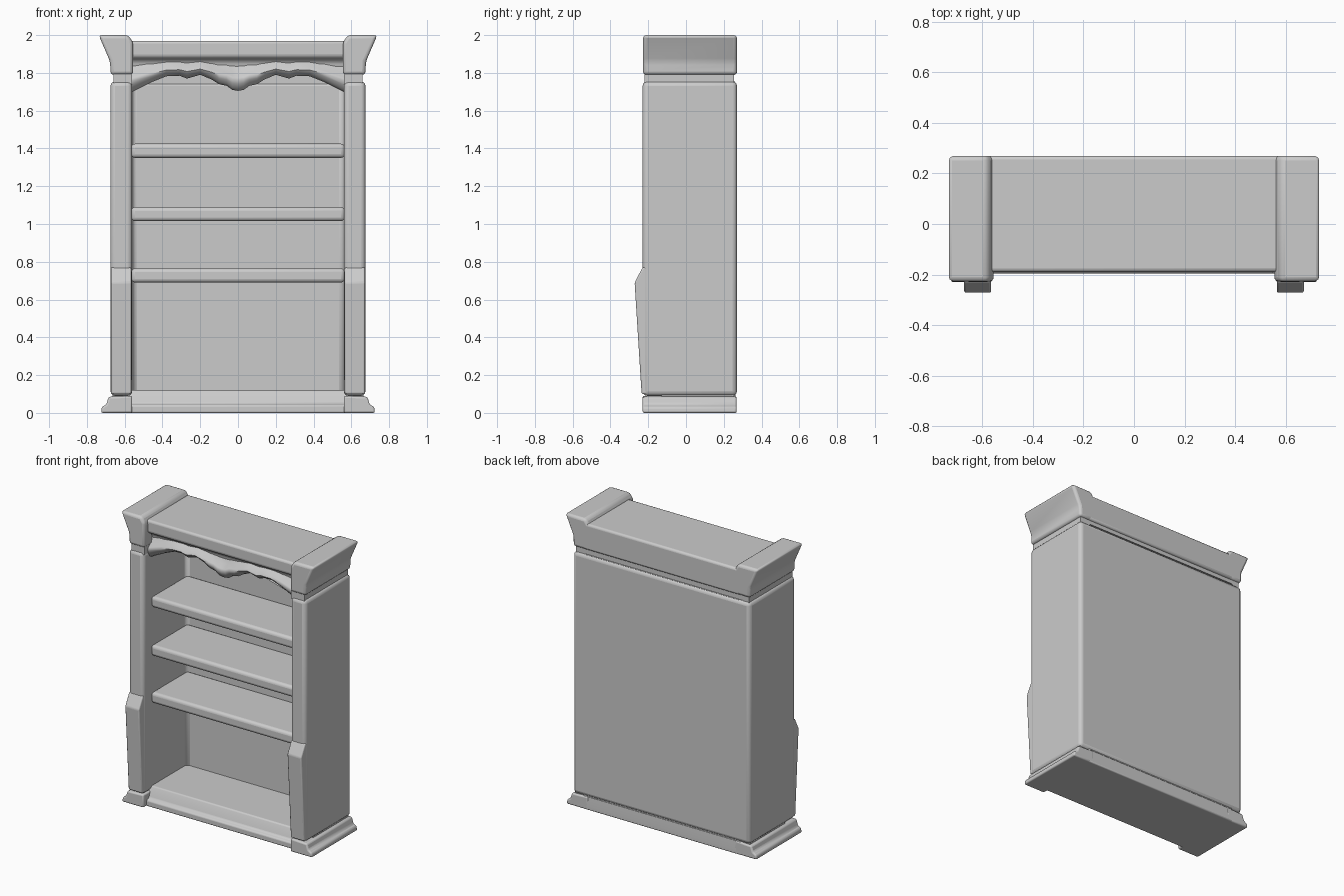
import bpy, bmesh, math
from mathutils import Vector

if "Cube" in bpy.data.objects:
    bpy.data.objects.remove(bpy.data.objects["Cube"], do_unlink=True)

GREY = (0.6, 0.6, 0.6, 1)
mat = bpy.data.materials.new("plain grey")
mat.use_nodes = True
mat.diffuse_color = GREY
mat.node_tree.nodes["Principled BSDF"].inputs["Base Color"].default_value = GREY


def finish(name, bm, bevel=0.0, angle=30):
    """Turn a bmesh into a bevelled, smooth shaded object."""
    bmesh.ops.recalc_face_normals(bm, faces=bm.faces)
    mesh = bpy.data.meshes.new(name)
    bm.to_mesh(mesh)
    bm.free()
    mesh.materials.append(mat)
    ob = bpy.data.objects.new(name, mesh)
    bpy.context.collection.objects.link(ob)
    if bevel:
        mod = ob.modifiers.new("soft edges", 'BEVEL')
        mod.width = bevel
        mod.segments = 3
        mod.limit_method = 'ANGLE'
        mod.angle_limit = math.radians(20)
    bpy.ops.object.select_all(action='DESELECT')
    ob.select_set(True)
    bpy.context.view_layer.objects.active = ob
    bpy.ops.object.shade_smooth_by_angle(angle=math.radians(angle))
    return ob


def prism(name, outline, axis, lo, hi, bevel=0.0):
    """Extrude a 2D outline along an axis (0 = x, 1 = y, 2 = z)."""
    bm = bmesh.new()

    def point(p, d):
        co = list(p)
        co.insert(axis, d)
        return bm.verts.new(co)
    face = bm.faces.new([point(p, lo) for p in outline])
    extruded = bmesh.ops.extrude_face_region(bm, geom=[face])["geom"]
    step = Vector((0, 0, 0))
    step[axis] = hi - lo
    bmesh.ops.translate(bm, vec=step, verts=[v for v in extruded if isinstance(v, bmesh.types.BMVert)])
    return finish(name, bm, bevel)


def flip(outline):
    return [(-x, z) for x, z in outline]


def rect(x0, x1, y0, y1):
    return [(x0, y0), (x1, y0), (x1, y1), (x0, y1)]


def u_plan(x, front, back):
    """Plan of two side walls joined by a back panel."""
    half = [(x, back), (x, front), (0.56, front), (0.56, 0.24)]
    return half + flip(half)[::-1]


# Carcass: side walls and back in one piece, with a narrower neck on top
prism("carcass", u_plan(0.675, -0.23, 0.27), 2, 0.09, 1.755, 0.025)
prism("neck", u_plan(0.66, -0.22, 0.255), 2, 1.74, 1.8)
prism("base_joint", rect(-0.665, 0.665, -0.13, 0.255), 2, 0.07, 0.1)

# End blocks of base and crown, and the swelling lower posts
foot = [(0.56, 0), (0.725, 0), (0.722, 0.03), (0.697, 0.045), (0.685, 0.085), (0.56, 0.09)]
crown_end = [(0.555, 1.79), (0.675, 1.79), (0.677, 1.86), (0.738, 2.0), (0.58, 2.0), (0.555, 1.96)]
post = [(-0.2, 0.77), (-0.23, 0.77), (-0.272, 0.69), (-0.235, 0.1), (-0.2, 0.1)]
for side, sign in (("left", 1), ("right", -1)):
    keep = (lambda o: o) if sign > 0 else flip
    prism(side + "_foot", keep(foot), 1, -0.23, 0.268, 0.01)
    prism(side + "_crown_block", keep(crown_end), 1, -0.228, 0.27, 0.018)
    lo, hi = sorted((sign * 0.565, sign * 0.672))
    prism(side + "_lower_post", post, 0, lo, hi, 0.008)

# Base and crown between the end blocks
base = [(0.268, 0), (0.268, 0.03), (0.26, 0.12), (-0.14, 0.12), (-0.155, 0.09),
        (-0.17, 0.05), (-0.195, 0.04), (-0.195, 0)]
prism("base_moulding", base, 0, -0.6, 0.6, 0.008)
crown = [(0.27, 1.79), (0.27, 1.97), (-0.19, 1.97), (-0.19, 1.885), (-0.15, 1.865), (-0.13, 1.79)]
prism("crown_moulding", crown, 0, -0.6, 0.6, 0.015)

# Shelves
for name, z in (("lower", 0.69), ("middle", 1.015), ("upper", 1.35)):
    prism(name + "_shelf", rect(-0.565, 0.565, -0.145, 0.25), 2, z, z + 0.075, 0.02)

# Wavy apron: half outline as (x, lower edge z), mirrored and swept with a moulded section
wave = [(0, 1.705), (0.03, 1.71), (0.06, 1.732), (0.1, 1.74), (0.14, 1.765), (0.2, 1.79),
        (0.27, 1.77), (0.31, 1.785), (0.38, 1.782), (0.46, 1.75), (0.57, 1.695)]
wave = flip(wave[:0:-1]) + wave
bm = bmesh.new()
rows = []
for x, low in wave:
    top = 1.78 + (low - 1.705) * 0.65
    section = [(-0.13, 1.88), (-0.15, top + 0.025), (-0.178, top), (-0.185, top - 0.015),
               (-0.178, (top + low) / 2), (-0.16, low + 0.01), (-0.14, low), (-0.12, low), (-0.12, 1.88)]
    rows.append([bm.verts.new((x, y, z)) for y, z in section])
for a, b in zip(rows, rows[1:]):
    for i in range(len(a)):
        j = (i + 1) % len(a)
        bm.faces.new((a[i], a[j], b[j], b[i]))
bm.faces.new(rows[0])
bm.faces.new(rows[-1])
finish("wavy_apron", bm, angle=50)
